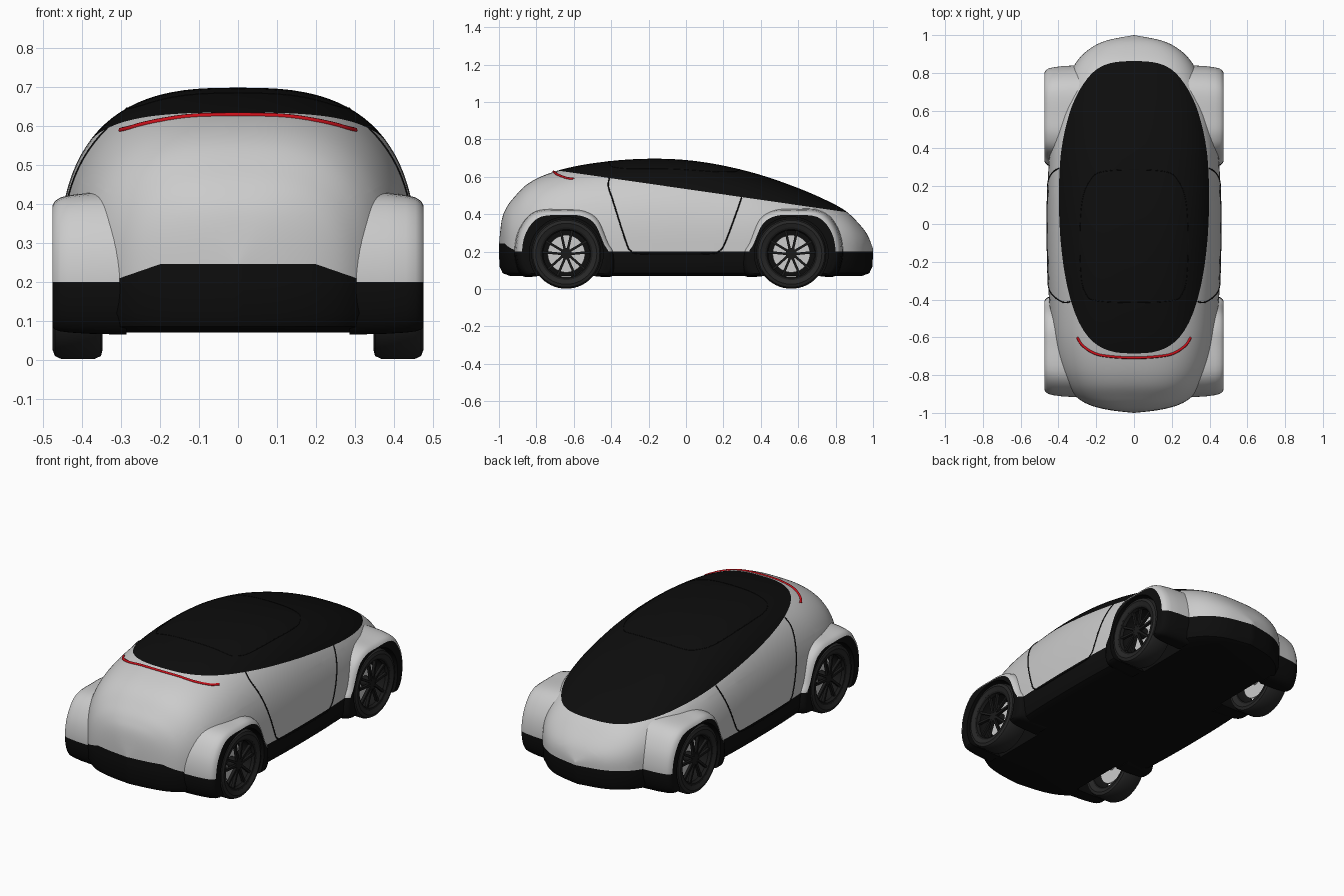
import bpy, bmesh, math
from mathutils import Matrix, Vector
from mathutils.bvhtree import BVHTree

if "Cube" in bpy.data.objects:
    bpy.data.objects.remove(bpy.data.objects["Cube"])

WHEELS_Y = (-0.64, 0.563)
AXLE_Z, WELL_R = 0.189, 0.197


def material(name, rgb):
    m = bpy.data.materials.new(name)
    m.diffuse_color = (*rgb, 1)
    m.use_nodes = True
    m.node_tree.nodes["Principled BSDF"].inputs["Base Color"].default_value = m.diffuse_color
    return m


BLACK = material("black_panel", (0.004, 0.004, 0.004))
RUBBER = material("rubber", (0.02, 0.02, 0.02))
RIM = material("dark_rim", (0.01, 0.01, 0.01))
RED = material("red_light", (0.6, 0.005, 0.01))


def make(name, bm, mat=None, angle=35):
    bmesh.ops.recalc_face_normals(bm, faces=bm.faces[:])
    me = bpy.data.meshes.new(name)
    bm.to_mesh(me)
    bm.free()
    for p in me.polygons:
        p.use_smooth = True
        p.material_index = 0
    me.set_sharp_from_angle(angle=math.radians(angle))
    me.materials.clear()
    if mat:
        me.materials.append(mat)
    ob = bpy.data.objects.new(name, me)
    bpy.context.collection.objects.link(ob)
    return ob


def spline(pts, steps, closed=False):
    """Catmull-Rom through points of any dimension."""
    n, out = len(pts), []
    for i in range(n if closed else n - 1):
        idx = [i - 1, i, i + 1, i + 2]
        p = [pts[k % n] if closed else pts[min(max(k, 0), n - 1)] for k in idx]
        for s in range(steps):
            t = s / steps
            out.append(tuple(0.5 * (2 * b + (c - a) * t + (2 * a - 5 * b + 4 * c - d) * t * t
                                    + (3 * b - a - 3 * c + d) * t ** 3) for a, b, c, d in zip(*p)))
    return out if closed else out + [pts[-1]]


def loft(bm, rings, caps=False, loop=False):
    vs = [[bm.verts.new(p) for p in r] for r in rings]
    for a, b in zip(vs, vs[1:] + (vs[:1] if loop else [])):
        for i in range(len(a)):
            j = (i + 1) % len(a)
            bm.faces.new((a[i], a[j], b[j], b[i]))
    if caps:
        bm.faces.new(vs[0])
        bm.faces.new(vs[-1])


def cylinder(bm, x0, x1, y, z, r, seg=64):
    m = Matrix.Translation(((x0 + x1) / 2, y, z)) @ Matrix.Rotation(math.pi / 2, 4, 'Y')
    bmesh.ops.create_cone(bm, cap_ends=True, segments=seg, radius1=r, radius2=r,
                          depth=abs(x1 - x0), matrix=m)


def cut_wells(ob):
    """Subtract the wheel wells, return the result as bmesh and drop the source."""
    mod = ob.modifiers.new("wells", 'BOOLEAN')
    mod.operation, mod.solver, mod.object = 'DIFFERENCE', 'EXACT', cutter
    bm = bmesh.new()
    bm.from_object(ob, bpy.context.evaluated_depsgraph_get())
    bpy.data.objects.remove(ob)
    return bm


def split(bm, planes, parts, classify):
    """Slice along planes, then keep each class of faces as its own object."""
    for co, no in planes:
        bmesh.ops.bisect_plane(bm, geom=bm.verts[:] + bm.edges[:] + bm.faces[:],
                               plane_co=co, plane_no=no)
    for key, (name, mat) in parts.items():
        piece = bm.copy()
        drop = [f for f in piece.faces if classify(f.calc_center_median()) != key]
        bmesh.ops.delete(piece, geom=drop, context='FACES')
        make(name, piece, mat)
    bm.free()


def in_well(c):
    return any(math.hypot(c.y - y, c.z - AXLE_Z) < WELL_R + 0.0005 for y in WHEELS_Y)


def classify(c):
    if in_well(c) or c.z < 0.2:
        return 'base'
    if c.y < -0.7 and c.z < 0.245 and 0.045 * (abs(c.x) - 0.2) + 0.13 * (c.z - 0.245) < 0:
        return 'base'
    return 'canopy' if c.z > 0.535 - 0.144 * c.y else 'body'


# wheel well cutter
bm = bmesh.new()
for y in WHEELS_Y:
    for s in (1, -1):
        cylinder(bm, s * 0.27, s * 0.6, y, AXLE_Z, WELL_R)
cutter = make("wheel_well_cutter", bm)
cutter.hide_render = True

# main shell: (y, half width, roof height) stations with superellipse sections
STATIONS = [(-1, 0, .24), (-.985, .13, .37), (-.96, .23, .435), (-.92, .30, .49), (-.85, .36, .56),
            (-.75, .405, .612), (-.6, .435, .655), (-.4, .45, .685), (-.2, .458, .697), (0, .46, .69),
            (.2, .457, .66), (.4, .445, .61), (.6, .41, .54), (.75, .36, .475), (.85, .31, .42),
            (.92, .245, .355), (.97, .15, .29), (1, 0, .215)]
LOWER = [(.99, .997, .12), (.96, .98, .085), (.88, .94, .07)]
rings = []
for y, w, top in spline(STATIONS, 6):
    ring = [(w * a, y * b, z) for a, b, z in reversed(LOWER)]
    for i in range(49):
        t = math.pi * i / 48
        c, s = math.cos(t), max(math.sin(t), 0)
        ring.append((w * math.copysign(abs(c) ** 0.72, c), y, 0.2 + (top - 0.2) * s ** 0.72))
    rings.append(ring + [(-w * a, y * b, z) for a, b, z in LOWER])
bm = bmesh.new()
loft(bm, rings)
bmesh.ops.remove_doubles(bm, verts=bm.verts[:], dist=1e-4)
bmesh.ops.recalc_face_normals(bm, faces=bm.faces[:])
surface = BVHTree.FromBMesh(bm)
shell = cut_wells(make("shell", bm))
split(shell,
      [((0, 0, .2), (0, 0, 1)), ((0, 0, .535), (0, .144, 1)), ((0, 0, .245), (0, 0, 1)),
       ((.2, 0, .245), (.045, 0, .13)), ((-.2, 0, .245), (-.045, 0, .13))],
      {'body': ("body", None), 'canopy': ("glass_canopy", BLACK), 'base': ("lower_body", BLACK)},
      classify)

# fenders: profile around each wheel, (distance towards car end, height)
FENDER = [(.14, .07), (.235, .08), (.27, .19), (.245, .32), (.16, .413), (0, .425), (-.1, .418),
          (-.175, .37), (-.23, .25), (-.26, .19), (-.25, .08), (-.14, .07)]
for y0, end in zip(WHEELS_Y, ("rear", "front")):
    for s, side in ((1, "right"), (-1, "left")):
        d = 1 if y0 > 0 else -1
        prof = spline(FENDER, 6, closed=True)
        bm = bmesh.new()
        loft(bm, [[(s * x, y0 + d * k * p, AXLE_Z + k * (z - AXLE_Z)) for p, z in prof]
                  for x, k in ((.285, 1.03), (.38, 1.01), (.43, .985), (.455, .96), (.469, .92), (.475, .875))],
             caps=True)
        split(cut_wells(make("fender", bm)), [((0, 0, .2), (0, 0, 1))],
              {'top': (f"{end}_{side}_fender", None), 'base': (f"{end}_{side}_fender_skirt", BLACK)},
              lambda c: 'base' if c.z < 0.2 or in_well(c) else 'top')

# wheels: tyre and rim are lathed round the axle
TYRE = [(.14, .36), (.163, .347), (.179, .351), (.187, .368), (.187, .452), (.179, .469), (.163, .475), (.14, .466)]
RING = [(.141, .466), (.13, .463), (.123, .448), (.131, .42), (.131, .36), (.141, .36)]


def lathe(bm, prof, s, y, seg=56):
    loft(bm, [[(s * x, y + r * math.cos(a), AXLE_Z + r * math.sin(a)) for r, x in prof]
              for a in (2 * math.pi * i / seg for i in range(seg))], loop=True)


for y0, end in zip(WHEELS_Y, ("rear", "front")):
    for s, side in ((1, "right"), (-1, "left")):
        bm = bmesh.new()
        lathe(bm, TYRE, s, y0)
        make(f"{end}_{side}_tyre", bm, RUBBER)
        bm = bmesh.new()
        lathe(bm, RING, s, y0)
        cylinder(bm, s * .40, s * .456, y0, AXLE_Z, .03, 24)
        for i in range(5):
            for lean in (-1, 1):
                m = (Matrix.Translation((s * .449, y0, AXLE_Z)) @ Matrix.Rotation(i * math.tau / 5, 4, 'X')
                     @ Matrix.Translation((0, lean * .02, .075)) @ Matrix.Rotation(-lean * .22, 4, 'X')
                     @ Matrix.Diagonal((.016, .013, .115, 1)))
                bmesh.ops.create_cube(bm, size=1, matrix=m)
        make(f"{end}_{side}_rim", bm, RIM)
        bm = bmesh.new()
        cylinder(bm, s * .385, s * .395, y0, AXLE_Z, .1, 40)
        cylinder(bm, s * .26, s * .39, y0, AXLE_Z, .025, 20)
        make(f"{end}_{side}_brake_disc", bm)


def trim(name, pts, axis, sign, radius, mat, closed=False):
    """Thin tube laid on the shell by casting 2D points along an axis."""
    path = []
    for a, b in spline(pts, 8, closed):
        o = Vector((sign * 2, a, b)) if axis == 'X' else Vector((a, b, 2))
        hit = surface.ray_cast(o, Vector((-sign, 0, 0)) if axis == 'X' else Vector((0, 0, -1)))[0]
        if hit:
            path.append(hit)
    cu = bpy.data.curves.new(name, 'CURVE')
    cu.dimensions, cu.bevel_depth, cu.bevel_resolution = '3D', radius, 2
    sp = cu.splines.new('POLY')
    sp.points.add(len(path) - 1)
    for p, q in zip(sp.points, path):
        p.co = (*q, 1)
    sp.use_cyclic_u = closed
    cu.materials.append(mat)
    bpy.context.collection.objects.link(bpy.data.objects.new(name, cu))


# door seams, roof panel seam and rear light strip
DOOR = [(-.41, .592), (-.415, .55), (-.39, .47), (-.32, .25), (-.295, .205), (-.25, .19), (-.05, .188),
        (.13, .19), (.18, .205), (.21, .25), (.27, .41), (.297, .49)]
for s, side in ((1, "right"), (-1, "left")):
    trim(f"{side}_door_seam", DOOR, 'X', s, .0035, BLACK)
ROOF = [(.15, .28), (.24, .22), (.28, .08), (.285, -.2), (.26, -.36), (.17, -.41)]
trim("roof_panel_seam", ROOF + [(-x, y) for x, y in reversed(ROOF)], 'Z', 1, .002, BLACK, True)
LIGHT = [(.3, -.6), (.27, -.645), (.2, -.688), (.1, -.704)]
trim("rear_light_strip", LIGHT + [(0, -.708)] + [(-x, y) for x, y in reversed(LIGHT)], 'Z', 1, .007, RED)
